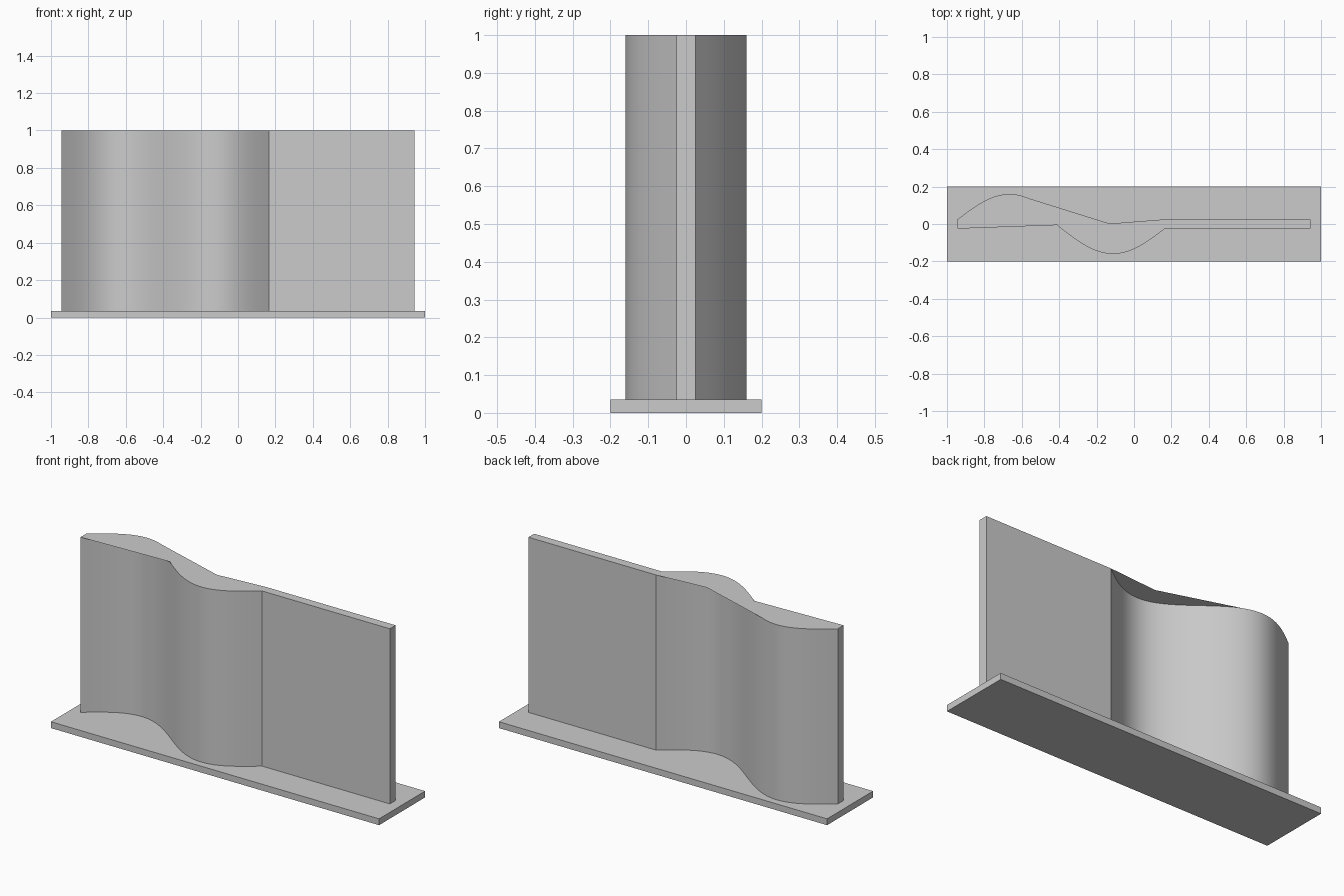
import bpy, bmesh, math

cube = bpy.data.objects.get("Cube")
if cube:
    bpy.data.objects.remove(cube, do_unlink=True)

grey = bpy.data.materials.new("light grey")
grey.use_nodes = True
COLOUR = (0.6, 0.6, 0.6, 1)
grey.diffuse_color = COLOUR
grey.node_tree.nodes["Principled BSDF"].inputs["Base Color"].default_value = COLOUR

# Shared dimensions
BASE_H, TOP = 0.035, 1.0
X0, X1, X2 = -0.943, 0.165, 0.943   # wave start, wave end, wall end
HALF, AMP, SEGS = 0.025, 0.135, 64  # half thickness, wave height, segments


def finish(bm, name):
    mesh = bpy.data.meshes.new(name)
    bm.to_mesh(mesh)
    bm.free()
    obj = bpy.data.objects.new(name, mesh)
    bpy.context.collection.objects.link(obj)
    mesh.materials.append(grey)
    return obj


def wave_side(offset):
    """Plan points of one side of the wall along its full wave."""
    pts = []
    for i in range(SEGS + 1):
        t = i / SEGS
        pts.append((X0 + t * (X1 - X0), offset + AMP * math.sin(2 * math.pi * t)))
    return pts


front, back = wave_side(-HALF), wave_side(HALF)

# Base plate
bm = bmesh.new()
bmesh.ops.create_cube(bm, size=1)
bmesh.ops.scale(bm, vec=(2, 0.4, BASE_H), verts=bm.verts)
bmesh.ops.translate(bm, vec=(0, 0, BASE_H / 2), verts=bm.verts)
finish(bm, "base_plate")

# Standing wall: wavy part followed by a straight part
outline = front + [(X2, -HALF), (X2, HALF)] + back[::-1]
bm = bmesh.new()
low = [bm.verts.new((x, y, BASE_H)) for x, y in outline]
high = [bm.verts.new((x, y, TOP)) for x, y in outline]
for i in range(len(outline)):
    j = (i + 1) % len(outline)
    bm.faces.new((low[i], low[j], high[j], high[i]))
wall = finish(bm, "wavy_wall")
bpy.context.view_layer.objects.active = wall
wall.select_set(True)
bpy.ops.object.shade_smooth_by_angle(angle=math.radians(30))

# Thin top sheet, bridging the hollows of the wave with straight edges
cap = [front[0], (-0.41, -0.006)]
cap += [p for p in front if p[0] > -0.405]
cap += [(X2, -HALF), (X2, HALF), back[-1], (-0.13, 0.002)]
cap += [p for p in reversed(back) if p[0] < -0.55]
bm = bmesh.new()
bm.faces.new([bm.verts.new((x, y, TOP)) for x, y in cap])
finish(bm, "top_sheet")
